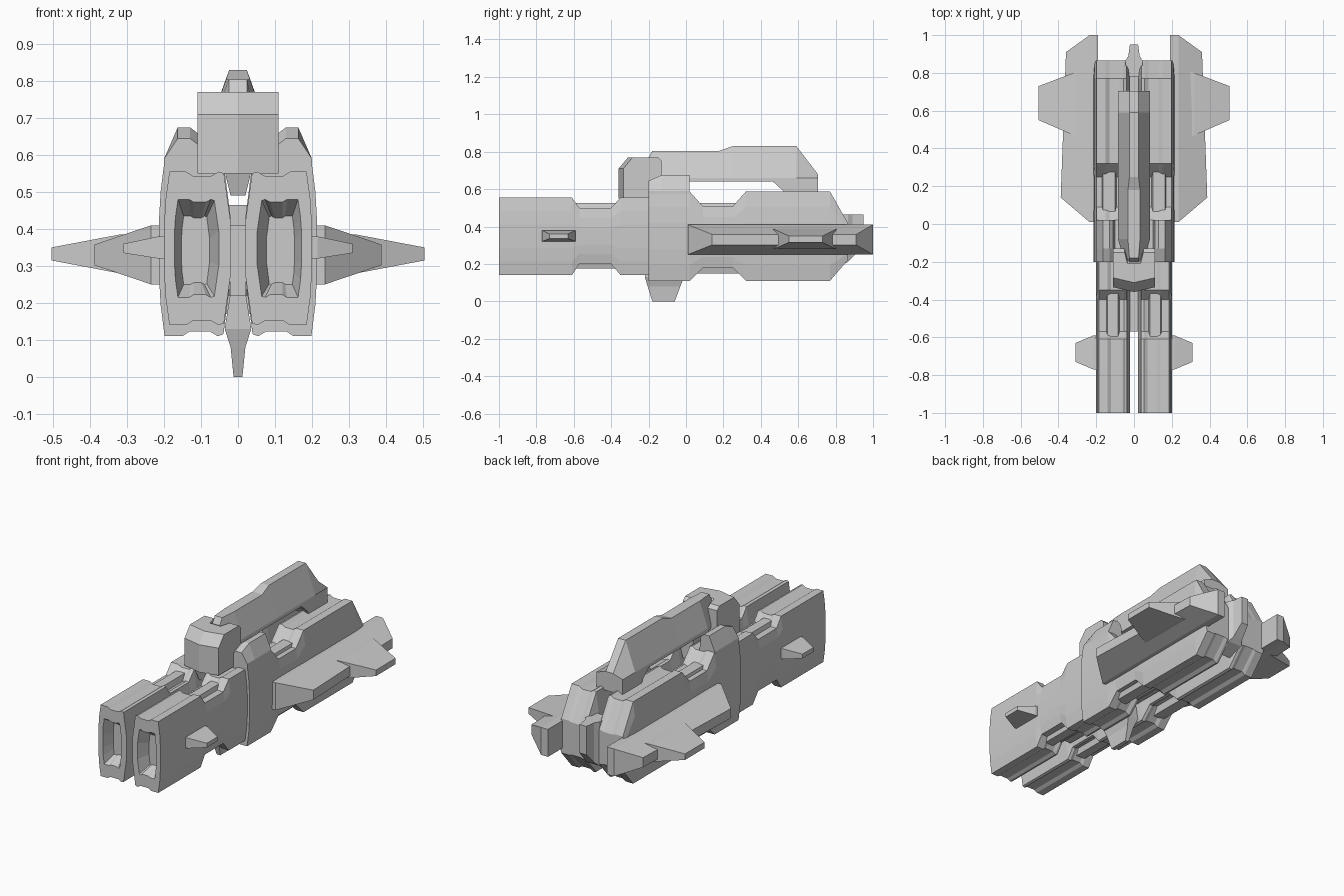
import bpy
import bmesh

cube = bpy.data.objects.get("Cube")
if cube:
    bpy.data.objects.remove(cube, do_unlink=True)

grey = bpy.data.materials.new("hull grey")
grey.use_nodes = True
colour = (0.6, 0.6, 0.6, 1)
grey.diffuse_color = colour
grey.node_tree.nodes["Principled BSDF"].inputs["Base Color"].default_value = colour


def loft(name, rings, mirror=False):
    """Skin a list of equal-length point rings and cap both ends."""
    bm = bmesh.new()
    loops = [[bm.verts.new(p) for p in ring] for ring in rings]
    n = len(loops[0])
    for a, b in zip(loops, loops[1:]):
        for i in range(n):
            j = (i + 1) % n
            bm.faces.new((a[i], a[j], b[j], b[i]))
    bm.faces.new(loops[0])
    bm.faces.new(loops[-1])
    bmesh.ops.recalc_face_normals(bm, faces=bm.faces)
    mesh = bpy.data.meshes.new(name)
    bm.to_mesh(mesh)
    bm.free()
    mesh.materials.append(grey)
    obj = bpy.data.objects.new(name, mesh)
    bpy.context.collection.objects.link(obj)
    if mirror:
        obj.modifiers.new("mirror", "MIRROR")
    return obj


def rect_y(y, x0, x1, z0, z1):
    return [(x0, y, z0), (x1, y, z0), (x1, y, z1), (x0, y, z1)]


def rect_x(x, y0, y1, z0, z1):
    return [(x, y0, z0), (x, y1, z0), (x, y1, z1), (x, y0, z1)]


def rect_z(z, half, y0, y1):
    return [(-half, y0, z), (half, y0, z), (half, y1, z), (-half, y1, z)]


# Hull cross-section: width fraction, height fraction, groove depth
upper = [(1, 0.3, 0), (0.975, 0.65, 0), (0.92, 1, 0), (0.67, 1, 0),
         (0.57, 1, 0.012), (0.29, 1, 0.012), (0.18, 1, 0), (0.1, 1, 0.005),
         (0, 0.35, 0)]
section = upper + [(f, -u, -g) for f, u, g in reversed(upper)]


def hull_ring(y, top, bottom, x0, x1):
    mid, half = (top + bottom) / 2, (top - bottom) / 2
    k = half / 0.22
    return [(x0 + (x1 - x0) * f, y, mid + half * u - g * k) for f, u, g in section]


# Twin hulls, each with a recessed front opening and two waists
front, rear = (0.02, 0.2), (0.02, 0.214)
stations = [
    (-0.93, 0.435, 0.25, 0.077, 0.153), (-1, 0.48, 0.215, 0.052, 0.172),
    (-1, 0.555, 0.14, *front), (-0.61, 0.555, 0.14, *front),
    (-0.57, 0.5, 0.2, *front), (-0.4, 0.5, 0.2, *front),
    (-0.35, 0.555, 0.14, *front), (-0.2, 0.555, 0.14, *front),
    (-0.2, 0.587, 0.11, *rear), (0.02, 0.587, 0.11, *rear),
    (0.09, 0.508, 0.18, *rear), (0.25, 0.508, 0.18, *rear),
    (0.32, 0.587, 0.11, *rear), (0.77, 0.587, 0.11, *rear),
    (0.865, 0.42, 0.22, *rear)]
loft("hull", [hull_ring(*s) for s in stations], True)

# Raised rails crossing the waists, above and below
for name, y0, y1, x0, x1, low, high in (
        ("front_rail", -0.6, -0.36, 0.085, 0.14, 0.175, 0.525),
        ("rear_rail", 0.03, 0.31, 0.1, 0.165, 0.15, 0.525)):
    for side, base, edge in (("upper", high - 0.06, high), ("lower", low + 0.06, low)):
        def rail_ring(y):
            return [(x0 - 0.015, y, base), (x1 + 0.015, y, base),
                    (x1, y, edge), (x0, y, edge)]
        loft(side + "_" + name, [rail_ring(y0), rail_ring(y1)], True)


# Shoulder humps
def shoulder_ring(y, top):
    return [(0.2, y, 0.57), (0.2, y, 0.59), (0.163, y, top), (0.13, y, top),
            (0.11, y, top - 0.015), (0.1, y, 0.57)]


loft("shoulder", [shoulder_ring(-0.2, 0.645), shoulder_ring(-0.13, 0.675),
                  shoulder_ring(0.02, 0.675)], True)

# Core between the hulls
loft("core", [rect_y(-0.57, -0.021, 0.021, 0.22, 0.41),
              rect_y(0.86, -0.03, 0.03, 0.22, 0.41)])

# Tail plate: tapers backwards
loft("tail_plate", [rect_y(0.78, -0.05, 0.05, 0.17, 0.465),
                    rect_y(0.865, -0.045, 0.045, 0.21, 0.465),
                    rect_y(0.89, -0.03, 0.03, 0.235, 0.465),
                    rect_y(0.95, -0.022, 0.022, 0.3, 0.465)])


# Bridge with a shallow chevron nose and a notched back
def bridge_ring(z, nose, back):
    return [(-0.11, nose + 0.025, z), (0, nose, z), (0.11, nose + 0.025, z),
            (0.11, back, z), (0.05, back, z), (0.035, back - 0.06, z),
            (-0.035, back - 0.06, z), (-0.05, back, z), (-0.11, back, z)]


loft("bridge", [bridge_ring(0.55, -0.36, -0.13), bridge_ring(0.71, -0.36, -0.13),
                bridge_ring(0.75, -0.327, -0.13), bridge_ring(0.77, -0.31, -0.15)])
loft("bridge_neck", [rect_z(0.49, 0.02, -0.33, 0), rect_z(0.56, 0.037, -0.35, 0),
                     rect_z(0.66, 0.06, -0.3, 0)])


# Dorsal spine: a ridge with sloping sides
def spine_ring(y, top, bottom, base=0.085, ridge=0.024):
    return [(-base, y, bottom), (base, y, bottom), (base, y, bottom + 0.02),
            (ridge, y, top), (-ridge, y, top), (-base, y, bottom + 0.02)]


loft("spine", [spine_ring(-0.2, 0.77, 0.64, 0.05), spine_ring(-0.18, 0.805, 0.64, 0.055),
               spine_ring(-0.08, 0.805, 0.64, 0.085, 0.032),
               spine_ring(0.18, 0.805, 0.64, 0.085, 0.032),
               spine_ring(0.25, 0.83, 0.64), spine_ring(0.59, 0.83, 0.64),
               spine_ring(0.705, 0.68, 0.64)])
loft("spine_leg", [rect_z(0.57, 0.085, 0.53, 0.705), rect_z(0.59, 0.085, 0.52, 0.705),
                   rect_z(0.645, 0.085, 0.46, 0.705), rect_z(0.66, 0.085, 0.46, 0.705)])

# Side wings, wing tips and small front fins
loft("wing", [rect_x(0.19, 0.01, 1, 0.25, 0.41), rect_x(0.235, 0.01, 1, 0.25, 0.41),
              [(0.388, 0.14, 0.302), (0.36, 0.91, 0.302),
               (0.36, 0.91, 0.358), (0.388, 0.14, 0.358)]], True)
loft("wing_tip", [rect_x(0.24, 0.44, 0.82, 0.275, 0.39),
                  rect_x(0.32, 0.47, 0.8, 0.28, 0.385),
                  rect_x(0.505, 0.55, 0.73, 0.315, 0.35)], True)
loft("front_fin", [rect_x(0.18, -0.77, -0.59, 0.32, 0.38),
                   rect_x(0.215, -0.77, -0.59, 0.32, 0.38),
                   rect_x(0.31, -0.73, -0.63, 0.335, 0.36)], True)

# Ventral keel
loft("keel", [rect_z(0, 0.012, -0.18, -0.06), rect_z(0.08, 0.02, -0.205, -0.03),
              rect_z(0.13, 0.036, -0.22, -0.01), rect_z(0.23, 0.02, -0.22, -0.01)])
